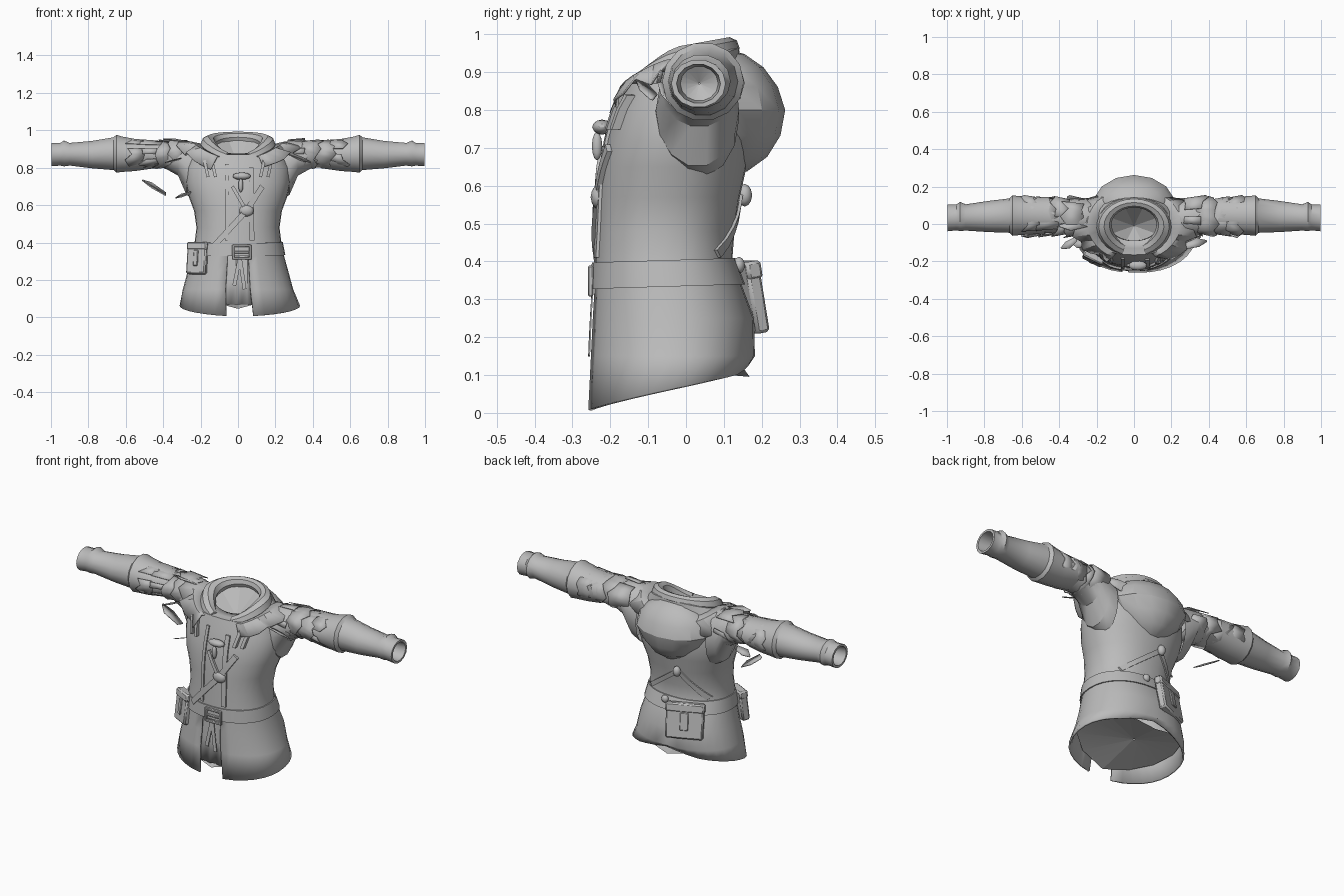
import bpy, bmesh, math, random
from mathutils import Vector, Matrix

random.seed(4)
if "Cube" in bpy.data.objects:
    bpy.data.objects.remove(bpy.data.objects["Cube"])

cloth = bpy.data.materials.new("grey_cloth")
cloth.use_nodes = True
cloth.diffuse_color = (0.5, 0.5, 0.5, 1)
cloth.node_tree.nodes["Principled BSDF"].inputs["Base Color"].default_value = (0.5, 0.5, 0.5, 1)


def finish(name, bm, thick=0, bevel=0, angle=35):
    bmesh.ops.recalc_face_normals(bm, faces=bm.faces)
    mesh = bpy.data.meshes.new(name)
    bm.to_mesh(mesh)
    bm.free()
    mesh.materials.append(cloth)
    ob = bpy.data.objects.new(name, mesh)
    bpy.context.collection.objects.link(ob)
    if thick:
        m = ob.modifiers.new("thickness", "SOLIDIFY")
        m.thickness, m.offset = thick, -1
    if bevel:
        m = ob.modifiers.new("soft_edges", "BEVEL")
        m.width, m.segments = bevel, 1
    bpy.ops.object.select_all(action="DESELECT")
    ob.select_set(True)
    bpy.context.view_layer.objects.active = ob
    bpy.ops.object.shade_smooth_by_angle(angle=math.radians(angle))


def loft(rings, closed=True, cap=False):
    """Skin a list of equal-length point rings."""
    bm = bmesh.new()
    rows = [[bm.verts.new(p) for p in r] for r in rings]
    n = len(rows[0])
    for a, b in zip(rows, rows[1:]):
        for i in range(n if closed else n - 1):
            j = (i + 1) % n
            bm.faces.new((a[i], a[j], b[j], b[i]))
    if cap:
        bm.faces.new(rows[0])
        bm.faces.new(rows[-1])
    return bm


# Body profile: height, half width, front y, back y
BODY = [(0.0, .322, -.262, .168), (.15, .295, -.255, .182), (.25, .268, -.25, .18),
        (.33, .246, -.245, .15), (.40, .232, -.241, .122), (.48, .222, -.237, .128),
        (.57, .235, -.232, .142), (.65, .265, -.225, .16), (.72, .28, -.212, .17),
        (.80, .28, -.19, .165), (.87, .25, -.165, .15), (.915, .19, -.13, .14),
        (.925, .135, -.09, .11)]
POW = 2.2


def body(z):
    for a, b in zip(BODY, BODY[1:]):
        if z <= b[0]:
            t = (z - a[0]) / (b[0] - a[0])
            return [p + (q - p) * t for p, q in zip(a[1:], b[1:])]
    return BODY[-1][1:]


def body_ring(z, grow=0, n=32):
    hw, yf, yb = body(z)
    pts = []
    for i in range(n):
        a = 2 * math.pi * i / n
        c, s = math.cos(a), math.sin(a)
        x = (hw + grow) * math.copysign(abs(c) ** (2 / POW), c)
        y = (yf + yb) / 2 + ((yb - yf) / 2 + grow) * math.copysign(abs(s) ** (2 / POW), s)
        pts.append(Vector((x, y, z)))
    return pts


def skin_y(x, z, side):
    """y of the body surface; side -1 is front, 1 is back."""
    hw, yf, yb = body(z)
    k = max(0, 1 - min(1, abs(x) / hw) ** POW) ** (1 / POW)
    return (yf + yb) / 2 + side * (yb - yf) / 2 * k


# Tunic with slanting hem, slanting neck and a slit below the belt
rings = [body_ring(r[0]) for r in BODY]
for p in rings[0]:
    p.z = .005 + .1 * max(0, (p.y + .262) / .43) ** .8
    if p.y > 0:
        p.z += .03 * max(0, 1 - abs(p.x) / .2)
    p.x += .01
for ring, slope in ((rings[-2], .35), (rings[-1], .55)):
    for p in ring:
        p.z += slope * p.y
bm = loft(rings)
slit = [f for f in bm.faces if f.calc_center_median().z < .36
        and abs(f.calc_center_median().x) < .06 and f.calc_center_median().y < 0]
bmesh.ops.delete(bm, geom=slit, context="FACES")
finish("tunic", bm, thick=.01)

# Faceted lining that closes the skirt, and the panel behind the slit
hem = [Vector((p.x, p.y, .075 + .12 * p.y + .25 * abs(p.x))) for p in body_ring(.13, -.012, 12)]
bm = loft([hem, [Vector((p.x * .02, p.y * .02, .11)) for p in hem]])
finish("skirt_lining", bm, angle=5)
bm = loft([[(x, skin_y(x, z, -1) + .014 + .01 * (i % 2), z) for i, x in
            enumerate((-.08, -.04, -.01, .02, .05, .09))] for z in (.07, .2, .3, .4)], closed=False)
finish("front_panel", bm, thick=.008)

# Belt
bm = loft([body_ring(z, g) for z, g in ((.335, .002), (.335, .008), (.405, .008), (.405, .002))])
for v in bm.verts:
    v.co.z += .03 * v.co.y
finish("belt", bm)


def strap(name, pts, width, side=-1, lift=.012):
    """Flat band lying on the body along (x, z) points."""
    d = (Vector(pts[-1]) - Vector(pts[0])).normalized()
    n = Vector((-d.y, d.x)) * width / 2
    rings = []
    for p, q in zip(pts, pts[1:]):
        for k in range(6):
            c = Vector(p).lerp(Vector(q), k / 5)
            ring = []
            for sgn, up in ((1, 0), (1, lift), (-1, lift), (-1, 0)):
                e = c + n * sgn
                ring.append((e.x, skin_y(e.x, e.y, side) + side * up, e.y))
            rings.append(ring)
    finish(name, loft(rings, cap=True))


strap("chest_strap", [(.13, .70), (.045, .57), (-.13, .38)], .03, lift=.013)
strap("cross_strap", [(-.03, .70), (.045, .57)], .018, lift=.012)
strap("left_placket", [(.07, .80), (.075, .41)], .025, lift=.008)
strap("right_placket", [(-.06, .82), (-.06, .41)], .018, lift=.008)
strap("back_strap_a", [(.16, .42), (-.05, .575)], .025, 1, lift=.008)
strap("back_strap_b", [(-.19, .42), (-.05, .575)], .025, 1, lift=.008)
strap("slit_tie", [(.01, .32), (-.02, .17)], .02, lift=.004)
strap("slit_tie_tail", [(.01, .32), (.035, .15)], .02, lift=.004)
for s, label in ((-1, "right"), (1, "left")):
    for k, x in enumerate((.14, .18)):
        strap(f"{label}_lace_{k}", [(s * x, .84), (s * (x - .02), .75)], .016, lift=.022)


def knob(name, loc, scale):
    bm = bmesh.new()
    bmesh.ops.create_icosphere(bm, subdivisions=2, radius=1)
    bmesh.ops.transform(bm, matrix=Matrix.Translation(loc) @ Matrix.Diagonal((*scale, 1)), verts=bm.verts)
    finish(name, bm)


knob("brooch", (.045, -.232, .57), (.04, .02, .032))
knob("toggle", (.02, -.222, .755), (.05, .026, .02))
knob("toggle_cord", (.015, -.235, .705), (.013, .014, .038))
knob("back_button", (-.05, .155, .575), (.022, .02, .03))
knob("lower_back_button", (.035, .14, .39), (.02, .016, .022))


def box(name, loc, size, turn=0, tilt=0, bevel=.008):
    bm = bmesh.new()
    bmesh.ops.create_cube(bm, size=1)
    m = (Matrix.Translation(loc) @ Matrix.Rotation(math.radians(turn), 4, "Z")
         @ Matrix.Rotation(math.radians(tilt), 4, "X"))
    bmesh.ops.transform(bm, matrix=m @ Matrix.Diagonal((*size, 1)), verts=bm.verts)
    finish(name, bm, bevel=bevel)


def pouch(name, loc, size, turn, tilt):
    """Bag with a lid and a closing tab, its face along local -y."""
    w, d, h = size
    box(name, loc, size, turn, tilt)
    m = Matrix.Rotation(math.radians(turn), 3, "Z") @ Matrix.Rotation(math.radians(tilt), 3, "X")
    box(name + "_lid", Vector(loc) + m @ Vector((0, -.002, h * .38)), (w * 1.04, d * 1.08, h * .26), turn, tilt)
    box(name + "_tab", Vector(loc) + m @ Vector((0, -d * .5, 0)), (w * .22, .014, h * .5), turn, tilt, .003)


pouch("side_pouch", (-.215, -.18, .315), (.115, .045, .17), -27, -7)
pouch("back_pouch", (-.1, .152, .305), (.2, .04, .19), 203, -10)

# Buckle: four bars and a prong
for k, (x, z, w, h) in enumerate(((.02, .382, .1, .014), (.02, .315, .1, .014), (-.025, .348, .014, .08),
                                  (.065, .348, .014, .08), (.02, .348, .08, .012))):
    box(f"buckle_bar_{k}", (x, -.252, z), (w, .014, h), bevel=.003)


def tube_ring(x, yc, zc, ry, rz, n=14, rough=0):
    return [Vector((x + random.uniform(-rough, rough), yc + ry * math.cos(2 * math.pi * i / n),
                    zc + rz * math.sin(2 * math.pi * i / n))) for i in range(n)]


# Sleeves: x, centre y, centre z, radius y, radius z
UPPER = [(.22, .03, .775, .11, .155), (.275, .03, .80, .11, .15), (.32, .035, .85, .10, .095),
         (.40, .04, .872, .09, .072), (.54, .04, .87, .088, .076)]
FORE = [(.46, .045, .872, .10, .076), (.55, .045, .868, .10, .088), (.62, .045, .872, .105, .097),
        (.65, .045, .875, .108, .104), (.665, .045, .875, .092, .09), (.78, .04, .87, .083, .075),
        (.90, .035, .872, .07, .062), (.93, .04, .876, .078, .071), (.95, .035, .872, .069, .062),
        (.998, .033, .87, .072, .064), (.998, .033, .87, .058, .052), (.93, .035, .87, .05, .046),
        (.90, .035, .87, .002, .002)]
# Flared torn bands: root x, tip x, root radius, tip radius
BANDS = [(.27, .37, .085, .10), (.34, .43, .08, .095), (.41, .51, .08, .094), (.50, .58, .088, .10)]


def mirror(pts, s):
    return [Vector((p.x * s, p.y, p.z)) for p in pts]


for s, label in ((-1, "right"), (1, "left")):
    finish(label + "_upper_sleeve", loft([mirror(tube_ring(*r), s) for r in UPPER]))
    finish(label + "_forearm_sleeve",
           loft([mirror(tube_ring(*r, rough=.02 if k == 0 else 0), s) for k, r in enumerate(FORE)]))
    for k, (x0, x1, r0, r1) in enumerate(BANDS):
        a = tube_ring(x0, .04, .875, r0 * 1.15, r0 * .85, n=16, rough=.01)
        b = tube_ring(x1, .04, .872, r1 * 1.15, r1 * .83, n=16, rough=.03)
        bm = loft([mirror(a, s), mirror(b, s)])
        torn = [f for f in bm.faces if random.random() < .1]
        bmesh.ops.delete(bm, geom=torn, context="FACES")
        finish(f"{label}_torn_band_{k}", bm, thick=.004, angle=20)

# Ragged shoulder mantle, open at the front
inner, middle, outer = [], [], []
count = 34
for i in range(count):
    a = math.radians(-64 + 308 * i / (count - 1))
    c, s = math.cos(a), math.sin(a)
    inner.append(Vector((.16 * c, -.01 + .12 * s, .92 + .07 * min(0, s))))
    r = random.uniform(.96, 1.02)
    middle.append(Vector((.25 * c, .195 * s * r, .94 * c * c + .845 * s * s)))
    r = random.uniform(.9, 1.07)
    outer.append(Vector((.335 * c * r, (.225 if s < 0 else .19) * s * r,
                         .925 * c * c + .76 * s * s + random.uniform(-.03, .02))))
finish("shoulder_mantle", loft([inner, middle, outer], closed=False), thick=.006, angle=20)


# Loose rags hanging at the chest and arms
def rag(name, a, b, w):
    a, b = Vector(a), Vector(b)
    n = (b - a).cross(Vector((0, .3, 1))).normalized() * w
    bm = loft([[a - n * .5, a + n * .5], [a.lerp(b, .6) - n, a.lerp(b, .6) + n * .7],
               [b - n * .15, b + n * .15]], closed=False)
    finish(name, bm, thick=.004)


rag("stray_rag", (-.385, .03, .66), (-.51, .05, .735), .055)
rag("right_chest_rag", (-.25, -.10, .67), (-.335, -.10, .64), .03)
rag("right_shoulder_rag", (-.25, .0, .935), (-.40, -.01, .955), .03)
rag("left_shoulder_rag", (.27, -.12, .88), (.39, -.09, .83), .03)
rag("right_arm_rag", (-.31, -.08, .85), (-.39, -.13, .83), .025)

# Rolled collar, its open ends drooping to a V at the front
rings = []
for i in range(25):
    a = math.radians(-70 + 320 * i / 24)
    c, s = math.cos(a), math.sin(a)
    front, back = max(0, -s), max(0, s)
    centre = Vector((.16 * c, -.01 + .125 * s - .015 * front ** 4,
                     .925 + .038 * back - .085 * front ** 1.5))
    out = Vector((c, s, 0))
    r = .041 - .014 * back - .012 * front ** 4
    rings.append([centre + out * r * math.cos(t) + Vector((0, 0, r * 1.1 * math.sin(t)))
                  for t in [2 * math.pi * k / 8 for k in range(8)]])
finish("collar", loft(rings, cap=True))

# Faceted funnel closing the neck
neck = [[Vector((r * math.cos(t), -.01 + r * .85 * math.sin(t), z + .42 * r * math.sin(t)))
         for t in [2 * math.pi * (k + .5) / 8 for k in range(8)]] for r, z in ((.15, .905), (.002, .82))]
finish("neck_lining", loft(neck), angle=5)

# Hood hanging down the back, tapering to a point
bm = bmesh.new()
bmesh.ops.create_uvsphere(bm, u_segments=14, v_segments=8, radius=1)
for v in bm.verts:
    x, y, z = v.co
    taper = 1 + .35 * min(0, z)
    v.co = (.22 * x * taper, max(.11, .10 + (.162 - .02 * max(0, z)) * y), .80 + (.16 if z > 0 else .175) * z)
bmesh.ops.remove_doubles(bm, verts=bm.verts, dist=.001)
finish("hood", bm, angle=25)
